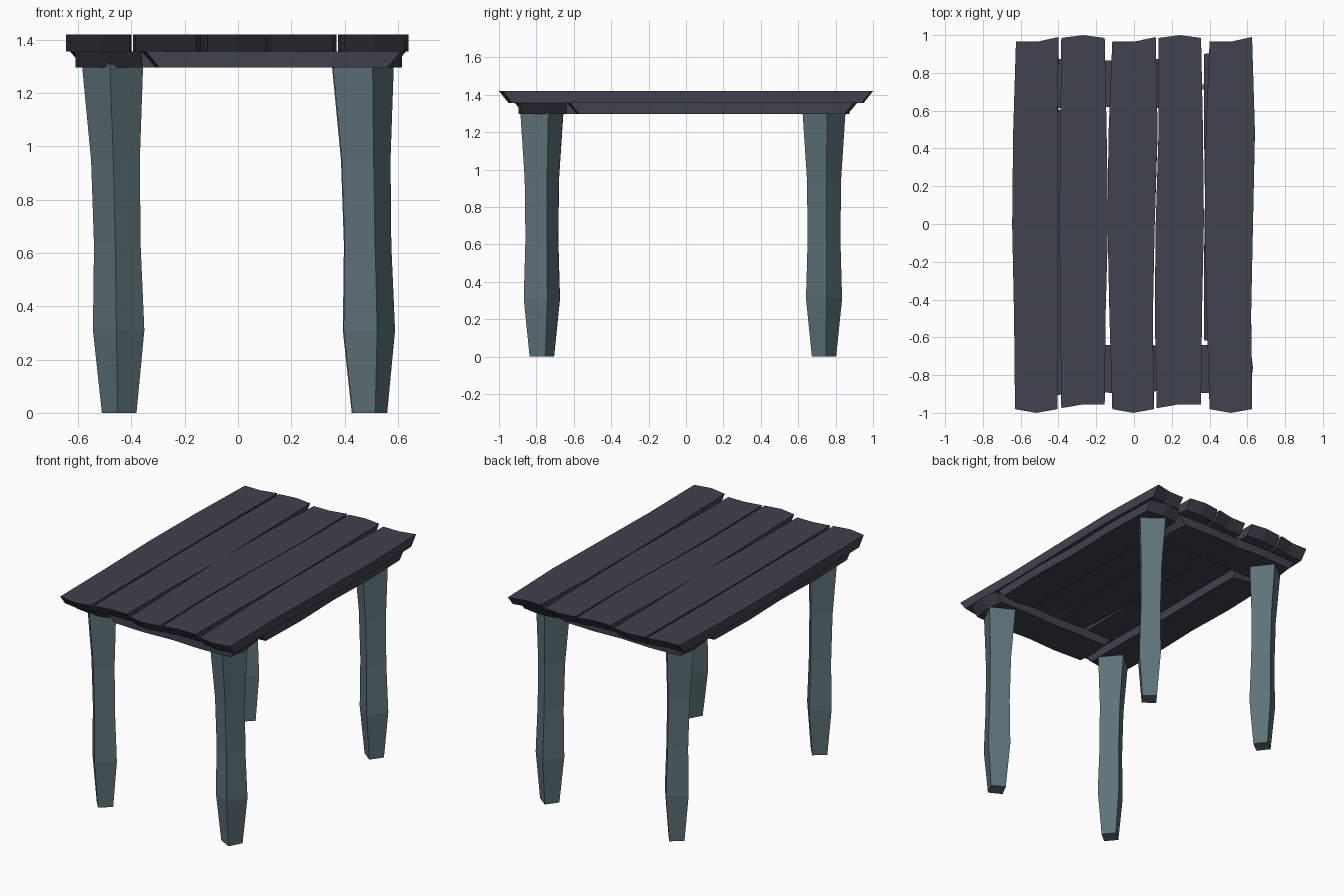
import bpy, bmesh, math
from mathutils import Matrix, Vector

cube = bpy.data.objects.get("Cube")
if cube:
    bpy.data.objects.remove(cube)


def material(name, color):
    mat = bpy.data.materials.new(name)
    mat.use_nodes = True
    mat.diffuse_color = (*color, 1)
    mat.node_tree.nodes["Principled BSDF"].inputs["Base Color"].default_value = (*color, 1)
    return mat


DARK_WOOD = material("dark slate wood", (0.050, 0.056, 0.075))
LEG_WOOD = material("grey green wood", (0.110, 0.168, 0.190))


def loft(name, rings, mat):
    """Join closed rings of points into a flat-faced solid."""
    bm = bmesh.new()
    loops = [[bm.verts.new(p) for p in ring] for ring in rings]
    bm.faces.new(loops[0])
    bm.faces.new(loops[-1])
    for low, high in zip(loops, loops[1:]):
        for i in range(len(low)):
            j = (i + 1) % len(low)
            bm.faces.new((low[i], low[j], high[j], high[i]))
    bmesh.ops.recalc_face_normals(bm, faces=bm.faces)
    mesh = bpy.data.meshes.new(name)
    bm.to_mesh(mesh)
    bm.free()
    mesh.materials.append(mat)
    obj = bpy.data.objects.new(name, mesh)
    bpy.context.collection.objects.link(obj)
    return obj


def board(name, left, right, near, far, z0, z1, place=Matrix()):
    """Rough-hewn board along y; sides are x values, ends are y values, undercut at the ends."""
    def side(xs, y0, y1):
        n = len(xs) - 1
        return [(x, y0 + (y1 - y0) * i / n) for i, x in enumerate(xs)]

    outline = side(right, near[2], far[2])
    outline.append(((left[-1] + right[-1]) / 2, far[1]))
    outline += reversed(side(left, near[0], far[0]))
    outline.append(((left[0] + right[0]) / 2, near[1]))
    # The underside is shortened so the end grain slopes inward
    shrink = 1 - 0.05 / far[1]
    rings = [[place @ Vector((x, y * k, z)) for x, y in outline]
             for z, k in ((z0, shrink), (z1, 1))]
    return loft(name, rings, DARK_WOOD)


# Table top: five wavy planks, with two alternating end shapes
BOTTOM, MIDDLE, TOP = 1.297, 1.356, 1.42
peak_ends = ((-0.98, -1.0, -0.98), (0.965, 0.965, 0.99))
dip_ends = ((-0.975, -0.955, -0.955), (0.985, 1.0, 0.985))
plank_sides = [
    ((-.63, -.635, -.645, -.64, -.625), (-.405, -.405, -.403, -.405, -.40)),
    ((-.385, -.39, -.395, -.39, -.385), (-.155, -.15, -.137, -.145, -.155)),
    ((-.115, -.13, -.14, -.135, -.115), (.105, .10, .11, .125, .115)),
    ((.12, .11, .115, .13, .13), (.355, .36, .37, .365, .355)),
    ((.40, .385, .375, .38, .40), (.625, .62, .63, .64, .625)),
]
for i, (left, right) in enumerate(plank_sides):
    near, far = dip_ends if i % 2 else peak_ends
    board(f"top_plank_{i + 1}", left, right, near, far, MIDDLE, TOP)

# Under-frame: four boards laid in a pinwheel, each butting against the next
frame = [
    ("left_frame_board", (-0.48, -0.148), 0.767, 0.24, 0),
    ("front_frame_board", (0.135, -0.762), 0.495, 0.245, 90),
    ("right_frame_board", (0.488, 0.14), 0.775, 0.235, 180),
    ("back_frame_board", (-0.135, 0.74), 0.495, 0.25, 270),
]
for name, (cx, cy), half, width, turn in frame:
    w = width / 2
    place = Matrix.Translation((cx, cy, 0)) @ Matrix.Rotation(math.radians(turn), 4, 'Z')
    board(name, (-w, -w - .01, -w, -w - .01, -w), (w, w, w - .005, w, w),
          (-half + .02, -half, -half + .015), (half - .015, half, half - .02),
          BOTTOM, MIDDLE, place)

# Legs: twisted square posts; (height, overall width, sideways drift)
leg_rings = [(0, .13, .025), (.31, .193, .023), (.63, .175, .018),
             (.95, .183, .011), (1.31, .23, 0)]


def leg(name, cx, cy, turn):
    a = math.radians(turn)
    rings = []
    for z, width, drift in leg_rings:
        radius = width / (math.cos(a) + math.sin(a)) / math.sqrt(2)
        rings.append([(cx + drift + radius * math.cos(a + math.pi * (k + .5) / 2),
                       cy + radius * math.sin(a + math.pi * (k + .5) / 2), z)
                      for k in range(4)])
    loft(name, rings, LEG_WOOD)


leg("front_right_leg", -0.471, -0.77, 40)
leg("front_left_leg", 0.470, -0.771, 62)
leg("back_right_leg", -0.471, 0.738, 38)
leg("back_left_leg", 0.467, 0.738, 53)
